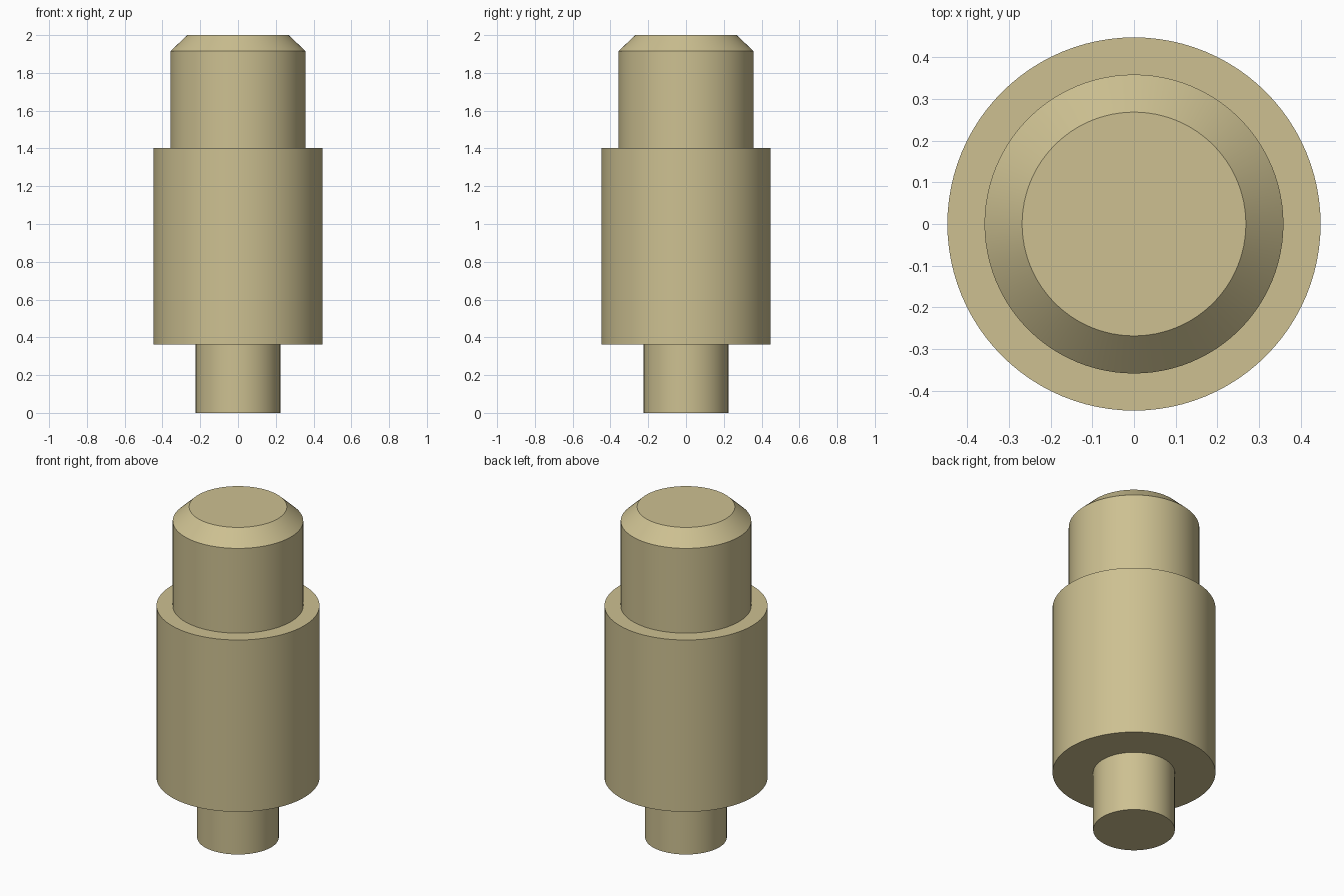
import bpy
import bmesh
import math

if "Cube" in bpy.data.objects:
    bpy.data.objects.remove(bpy.data.objects["Cube"])

SEGMENTS = 96

# Single tan colour
tan = bpy.data.materials.new("tan")
tan.diffuse_color = (0.61, 0.53, 0.285, 1.0)
tan.use_nodes = True
tan.node_tree.nodes["Principled BSDF"].inputs["Base Color"].default_value = tan.diffuse_color

# Half profile of the stepped pin as (radius, height), bottom to top
PROFILE = [
    (0.0, 0.0), (0.224, 0.0), (0.224, 0.362),   # lower stem
    (0.447, 0.362), (0.447, 1.402),             # wide body
    (0.358, 1.402), (0.358, 1.915),             # upper neck
    (0.268, 2.0), (0.0, 2.0),                   # chamfered tip
]


def lathe(name, profile, material):
    """Spin a half profile around z into a closed solid."""
    bm = bmesh.new()
    verts = [bm.verts.new((r, 0.0, z)) for r, z in profile]
    edges = [bm.edges.new(pair) for pair in zip(verts, verts[1:])]
    bmesh.ops.spin(bm, geom=verts + edges, cent=(0, 0, 0), axis=(0, 0, 1),
                   angle=math.tau, steps=SEGMENTS, use_merge=True)
    bmesh.ops.remove_doubles(bm, verts=bm.verts[:], dist=1e-4)
    bmesh.ops.recalc_face_normals(bm, faces=bm.faces[:])
    mesh = bpy.data.meshes.new(name)
    bm.to_mesh(mesh)
    bm.free()
    mesh.materials.append(material)
    obj = bpy.data.objects.new(name, mesh)
    bpy.context.collection.objects.link(obj)
    return obj


# Stepped pin, smooth around and crisp at the shoulders
pin = lathe("stepped_pin", PROFILE, tan)
bpy.context.view_layer.objects.active = pin
pin.select_set(True)
bpy.ops.object.shade_smooth_by_angle(angle=math.radians(30))
